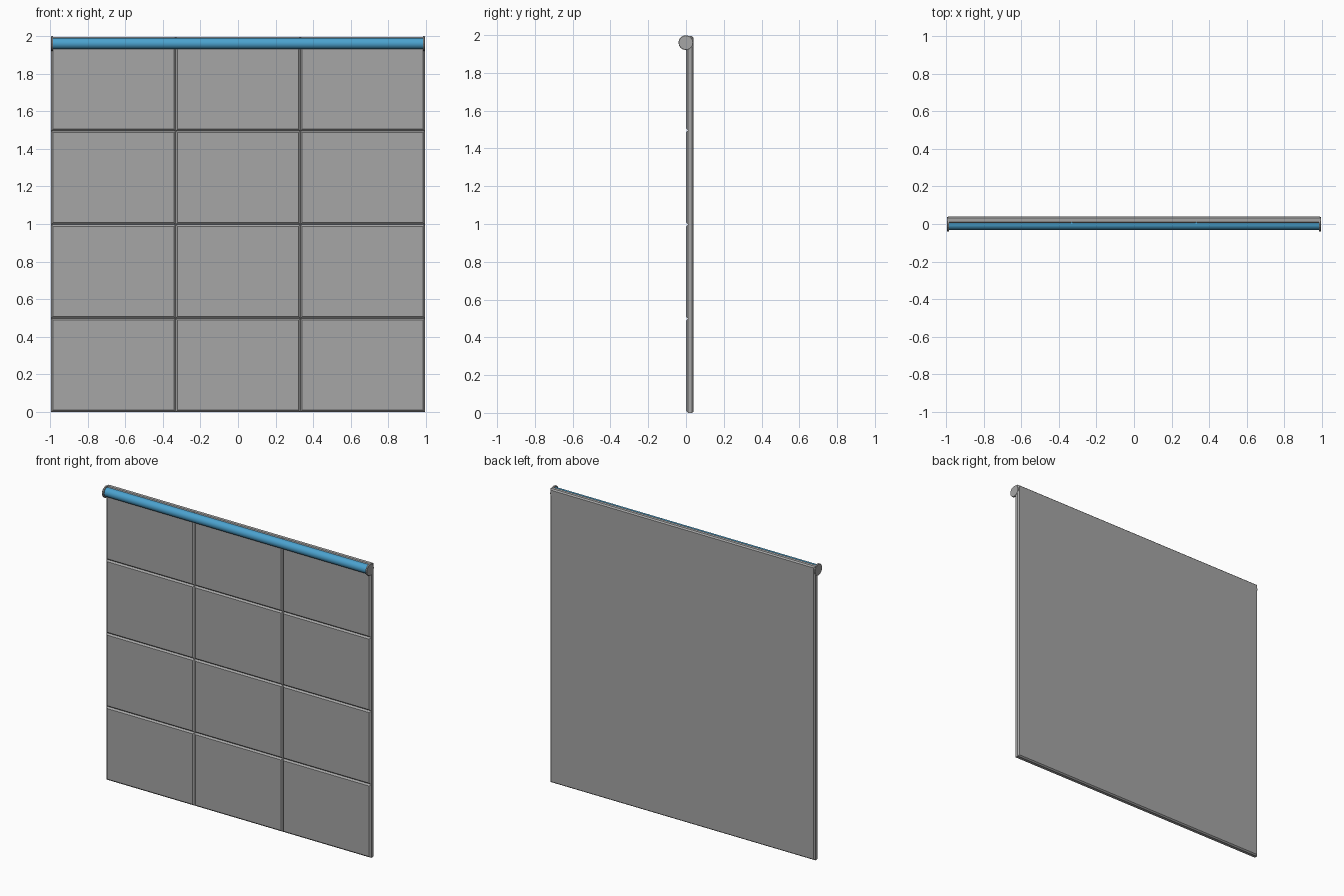
import bpy, bmesh, math

if "Cube" in bpy.data.objects:
    bpy.data.objects.remove(bpy.data.objects["Cube"])

W, H = 0.994, 1.994           # panel half width, height
FRONT, SEAM, REAR, BACK = 0.001, 0.011, 0.032, 0.041
COLS, ROWS = 3, 4


def material(name, color):
    mat = bpy.data.materials.new(name)
    mat.diffuse_color = (*color, 1)
    mat.use_nodes = True
    mat.node_tree.nodes["Principled BSDF"].inputs["Base Color"].default_value = mat.diffuse_color
    return mat


grey = material("dark_grey", (0.38, 0.38, 0.38))
blue = material("blue", (0.07, 0.36, 0.62))


def loop(bm, x0, x1, z0, z1, y, inset=0.0):
    """Rectangular ring of verts at depth y."""
    pts = [(x0 + inset, z0 + inset), (x1 - inset, z0 + inset),
           (x1 - inset, z1 - inset), (x0 + inset, z1 - inset)]
    return [bm.verts.new((x, y, z)) for x, z in pts]


def bridge(bm, a, b):
    for i in range(4):
        j = (i + 1) % 4
        bm.faces.new((a[i], a[j], b[j], b[i]))


def finish(bm, name, mat):
    mesh = bpy.data.meshes.new(name)
    bm.to_mesh(mesh)
    bm.free()
    mesh.materials.append(mat)
    obj = bpy.data.objects.new(name, mesh)
    bpy.context.collection.objects.link(obj)


def rod(name, x, length, radius, sides, mat, bevel=0.0):
    bpy.ops.mesh.primitive_cylinder_add(
        vertices=sides, radius=radius, depth=length,
        location=(x, -0.001, 1.96), rotation=(0, math.pi / 2, 0))
    obj = bpy.context.object
    obj.name = name
    obj.data.materials.append(mat)
    if bevel:
        mod = obj.modifiers.new("edge", 'BEVEL')
        mod.width, mod.segments = bevel, 1
        mod.limit_method, mod.angle_limit = 'ANGLE', math.radians(60)


# Panel: chamfered front tiles meeting in V grooves, flat chamfered back
bm = bmesh.new()
tw, th = 2 * W / COLS, H / ROWS
for c in range(COLS):
    for r in range(ROWS):
        box = (-W + c * tw, -W + (c + 1) * tw, r * th, (r + 1) * th)
        face = loop(bm, *box, FRONT, 0.01)
        bm.faces.new(face)
        bridge(bm, loop(bm, *box, SEAM), face)
outer = (-W, W, 0, H)
seam, rear, back = (loop(bm, *outer, SEAM), loop(bm, *outer, REAR),
                    loop(bm, *outer, BACK, 0.008))
bridge(bm, rear, seam)
bridge(bm, back, rear)
bm.faces.new(back[::-1])
finish(bm, "tiled_panel", grey)

# Blue roller tube along the top edge
rod("roller_tube", 0, 1.972, 0.03, 32, blue)
bpy.ops.object.shade_smooth_by_angle()

# Grey end caps
for side, x in (("left", -0.989), ("right", 0.989)):
    rod("end_cap_" + side, x, 0.012, 0.039, 16, grey, 0.002)
